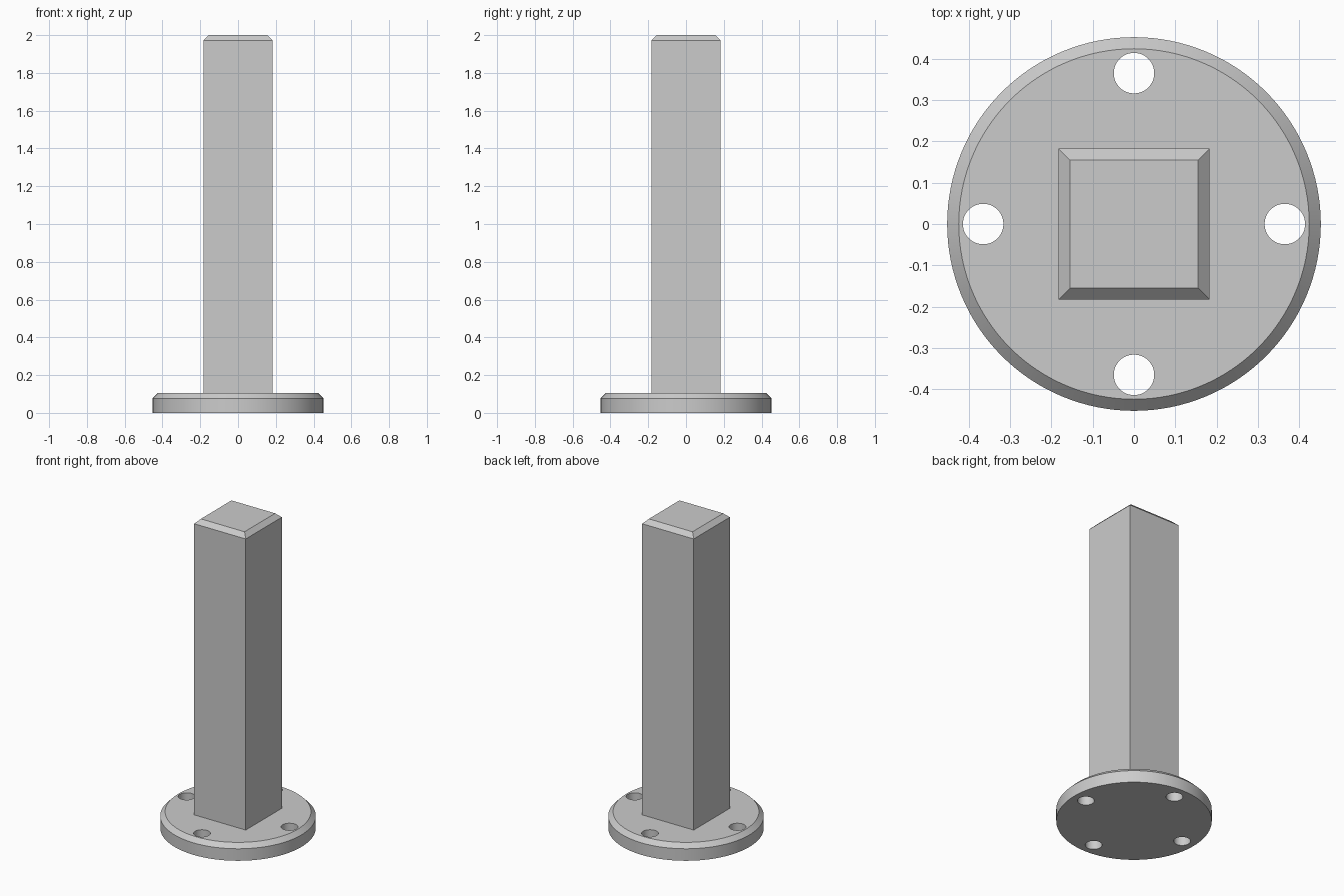
import bpy, bmesh, math

cube = bpy.data.objects.get("Cube")
if cube:
    bpy.data.objects.remove(cube, do_unlink=True)

BASE_R, BASE_H = 0.452, 0.105
POST_HALF, HEIGHT = 0.183, 2.0
CHAMFER = 0.028
HOLE_R, HOLE_RING = 0.049, 0.365

grey = bpy.data.materials.new("plain grey")
grey.use_nodes = True
colour = (0.6, 0.6, 0.6, 1)
grey.diffuse_color = colour
grey.node_tree.nodes["Principled BSDF"].inputs["Base Color"].default_value = colour


def chamfered_prism(name, sides, radius, inset, z0, z1, turn=0.0):
    """Upright prism whose top rim is chamfered; inset is measured on the radius."""
    bm = bmesh.new()
    rings = []
    for r, z in ((radius, z0), (radius, z1 - CHAMFER), (radius - inset, z1)):
        angles = [turn + math.tau * i / sides for i in range(sides)]
        rings.append([bm.verts.new((r * math.cos(a), r * math.sin(a), z)) for a in angles])
    for low, high in zip(rings, rings[1:]):
        for i in range(sides):
            j = (i + 1) % sides
            bm.faces.new((low[i], low[j], high[j], high[i]))
    bm.faces.new(reversed(rings[0]))
    bm.faces.new(rings[-1])
    mesh = bpy.data.meshes.new(name)
    bm.to_mesh(mesh)
    bm.free()
    obj = bpy.data.objects.new(name, mesh)
    bpy.context.collection.objects.link(obj)
    mesh.materials.append(grey)
    return obj


# Square post with a chamfered top
chamfered_prism("post", 4, POST_HALF * math.sqrt(2), CHAMFER * math.sqrt(2),
                BASE_H, HEIGHT, math.pi / 4)

# Round base flange
flange = chamfered_prism("base_flange", 128, BASE_R, CHAMFER, 0, BASE_H)

# Four bolt holes cut through the flange
bm = bmesh.new()
for k in range(4):
    a = k * math.pi / 2
    ret = bmesh.ops.create_cone(bm, cap_ends=True, segments=48, radius1=HOLE_R,
                                radius2=HOLE_R, depth=1)
    bmesh.ops.translate(bm, verts=ret["verts"],
                        vec=(HOLE_RING * math.cos(a), HOLE_RING * math.sin(a), 0))
cut_mesh = bpy.data.meshes.new("bolt_hole_cutter")
bm.to_mesh(cut_mesh)
bm.free()
cut_mesh.materials.append(grey)
cutter = bpy.data.objects.new("bolt_hole_cutter", cut_mesh)
bpy.context.collection.objects.link(cutter)
cutter.hide_render = True

bpy.ops.object.select_all(action="DESELECT")
flange.select_set(True)
bpy.context.view_layer.objects.active = flange
cut = flange.modifiers.new("bolt_holes", "BOOLEAN")
cut.operation = "DIFFERENCE"
cut.solver = "EXACT"
cut.object = cutter
bpy.ops.object.modifier_apply(modifier=cut.name)
bpy.data.objects.remove(cutter, do_unlink=True)
bpy.ops.object.shade_smooth_by_angle(angle=math.radians(30))
